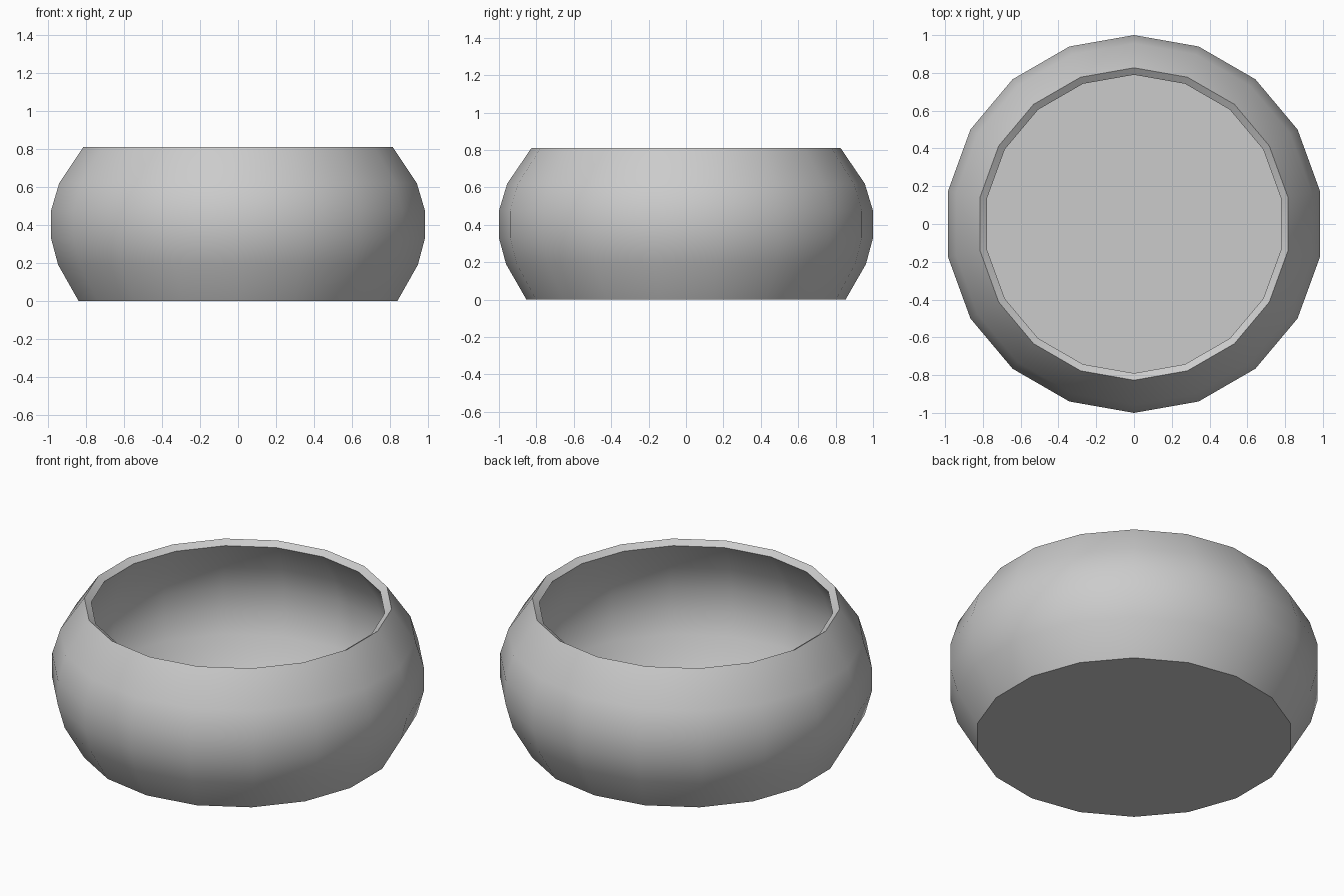
import bpy, bmesh
from math import cos, sin, radians

if "Cube" in bpy.data.objects:
    bpy.data.objects.remove(bpy.data.objects["Cube"])

SIDES = 18

# Closed bowl wall profile as (radius, z): outside going up, rim, inside going down
profile = [(0.853, 0.0), (0.962, 0.19), (1.0, 0.33), (1.0, 0.475),
           (0.956, 0.62), (0.827, 0.81),
           (0.79, 0.785), (0.905, 0.605), (0.943, 0.465),
           (0.943, 0.335), (0.91, 0.205), (0.81, 0.03)]

bm = bmesh.new()
rings = []
for r, z in profile:
    ring = []
    for i in range(SIDES):
        a = radians(90 + i * 360 / SIDES)
        ring.append(bm.verts.new((r * cos(a), r * sin(a), z)))
    rings.append(ring)

# Walls and sloped rim
for low, high in zip(rings, rings[1:]):
    for i in range(SIDES):
        j = (i + 1) % SIDES
        bm.faces.new((low[i], low[j], high[j], high[i]))

# Flat underside and flat inner floor
bm.faces.new(rings[0][::-1])
bm.faces.new(rings[-1])
bmesh.ops.recalc_face_normals(bm, faces=bm.faces)

mesh = bpy.data.meshes.new("bowl")
bm.to_mesh(mesh)
bm.free()
bowl = bpy.data.objects.new("bowl", mesh)
bpy.context.collection.objects.link(bowl)

# Smooth walls with crisp rim and base edges
bpy.context.view_layer.objects.active = bowl
bowl.select_set(True)
bpy.ops.object.shade_smooth_by_angle(angle=radians(35))
